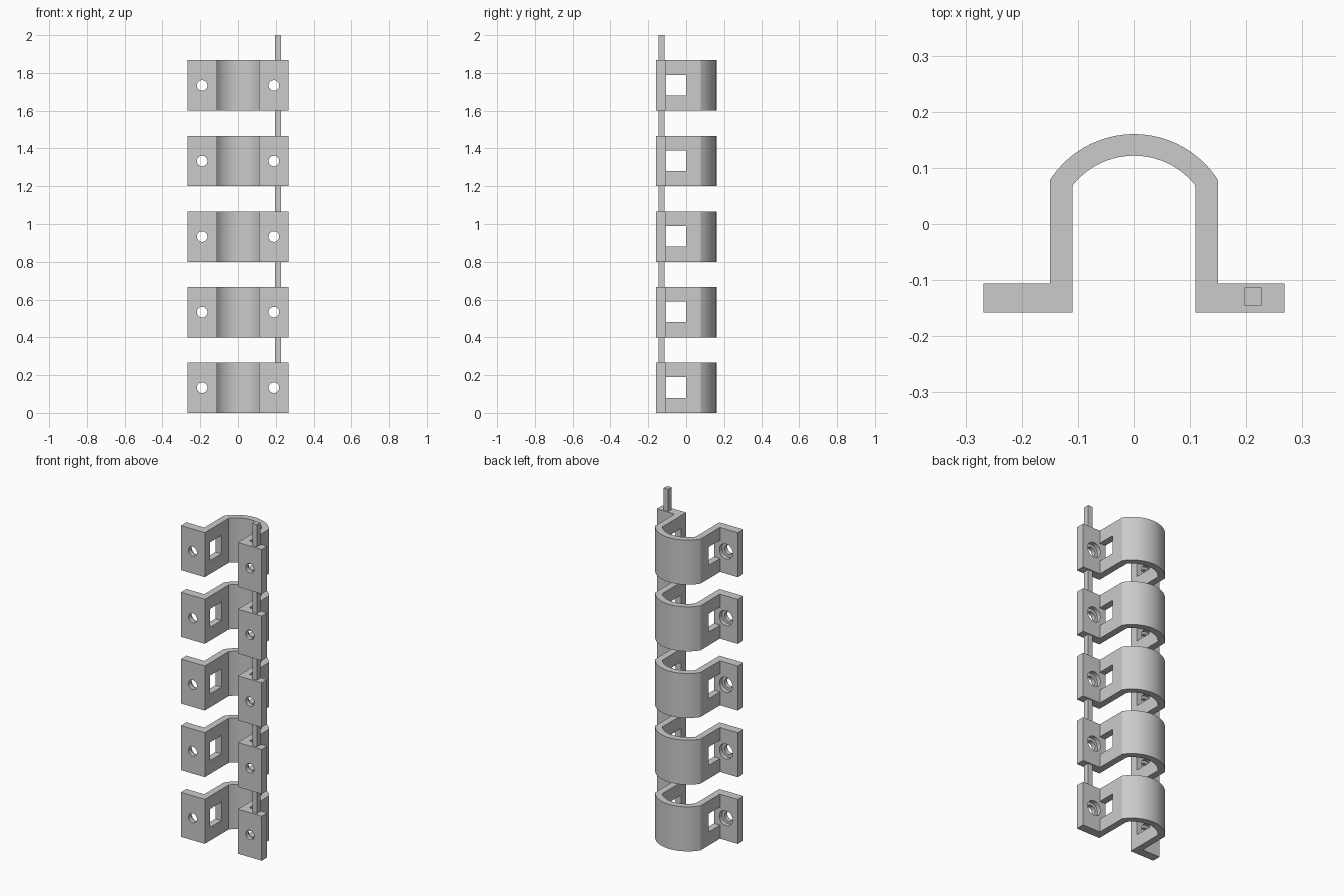
import bpy, bmesh
from math import sin, cos, asin, pi
from mathutils import Matrix

cube = bpy.data.objects.get("Cube")
if cube:
    bpy.data.objects.remove(cube, do_unlink=True)

# Main sizes
COUNT, PITCH, HEIGHT = 5, 0.4, 0.267
LEG_OUT, LEG_IN = 0.15, 0.11
FRONT, FLANGE_BACK, FLANGE_END = -0.158, -0.106, 0.268
ARC_Y, R_OUT, R_IN = -0.0178, 0.178, 0.1395
HOLE_X, HOLE_Z = 0.19, HEIGHT / 2

grey = bpy.data.materials.new("plain grey")
grey.use_nodes = True
colour = (0.6, 0.6, 0.6, 1)
grey.diffuse_color = colour
grey.node_tree.nodes["Principled BSDF"].inputs["Base Color"].default_value = colour


def make_object(name, bm):
    bmesh.ops.recalc_face_normals(bm, faces=bm.faces)
    mesh = bpy.data.meshes.new(name)
    bm.to_mesh(mesh)
    bm.free()
    mesh.materials.append(grey)
    obj = bpy.data.objects.new(name, mesh)
    bpy.context.collection.objects.link(obj)
    return obj


def add_box(bm, x, y, z):
    size = [b - a for a, b in (x, y, z)]
    centre = [(a + b) / 2 for a, b in (x, y, z)]
    bmesh.ops.create_cube(bm, size=1, matrix=Matrix.Translation(centre) @ Matrix.Diagonal((*size, 1)))


def add_drill(bm, x, radius, y0, y1):
    place = Matrix.Translation((x, (y0 + y1) / 2, HOLE_Z)) @ Matrix.Rotation(pi / 2, 4, 'X')
    bmesh.ops.create_cone(bm, cap_ends=True, segments=32, radius1=radius, radius2=radius,
                          depth=y1 - y0, matrix=place)


def arc(radius, half_width, steps=32):
    # Points over the crown, from the right leg to the left leg
    a = asin(half_width / radius)
    angles = [-a + 2 * a * i / steps for i in range(steps + 1)]
    return [(radius * sin(t), ARC_Y + radius * cos(t)) for t in angles]


# Clamp body: strap profile with two flanges, extruded upward
outline = [(-LEG_IN, FRONT), (-FLANGE_END, FRONT), (-FLANGE_END, FLANGE_BACK), (-LEG_OUT, FLANGE_BACK)]
outline += arc(R_OUT, LEG_OUT)
outline += [(LEG_OUT, FLANGE_BACK), (FLANGE_END, FLANGE_BACK), (FLANGE_END, FRONT), (LEG_IN, FRONT)]
outline += arc(R_IN, LEG_IN)[::-1]
bm = bmesh.new()
face = bm.faces.new([bm.verts.new((x, y, 0)) for x, y in outline])
top = bmesh.ops.extrude_face_region(bm, geom=[face])["geom"]
bmesh.ops.translate(bm, vec=(0, 0, HEIGHT), verts=[v for v in top if isinstance(v, bmesh.types.BMVert)])
clamp = make_object("clamp_1", bm)

# Cutters: leg windows, counterbores, screw holes
windows, bores, holes = bmesh.new(), bmesh.new(), bmesh.new()
for side in (-1, 1):
    xs = sorted((side * (LEG_IN - 0.005), side * (LEG_OUT + 0.002)))
    add_box(windows, xs, (FLANGE_BACK - 0.002, 0), (0.08, 0.19))
    add_drill(bores, side * HOLE_X, 0.045, -0.132, -0.05)
    add_drill(holes, side * HOLE_X, 0.028, -0.2, -0.06)

bpy.context.view_layer.objects.active = clamp
for name, cutter_bm in (("window", windows), ("counterbore", bores), ("screw_hole", holes)):
    cutter = make_object(name + "_cutter", cutter_bm)
    cutter.hide_render = True
    mod = clamp.modifiers.new(name, 'BOOLEAN')
    mod.operation, mod.solver, mod.object = 'DIFFERENCE', 'EXACT', cutter
    bpy.ops.object.modifier_apply(modifier=mod.name)
    bpy.data.objects.remove(cutter, do_unlink=True)

# Smooth crown and bores, sharp corners
bpy.ops.object.select_all(action='DESELECT')
clamp.select_set(True)
bpy.ops.object.shade_smooth_by_angle(angle=pi / 9)

# Square rod piece that stands on each clamp
bm = bmesh.new()
add_box(bm, (0.197, 0.227), (-0.145, -0.113), (HEIGHT, PITCH))
rod = make_object("rod_piece_1", bm)

# Stack of clamps and rod pieces
for i in range(1, COUNT):
    for part, name in ((clamp, "clamp"), (rod, "rod_piece")):
        copy = part.copy()
        copy.name = f"{name}_{i + 1}"
        copy.location.z = i * PITCH
        bpy.context.collection.objects.link(copy)
